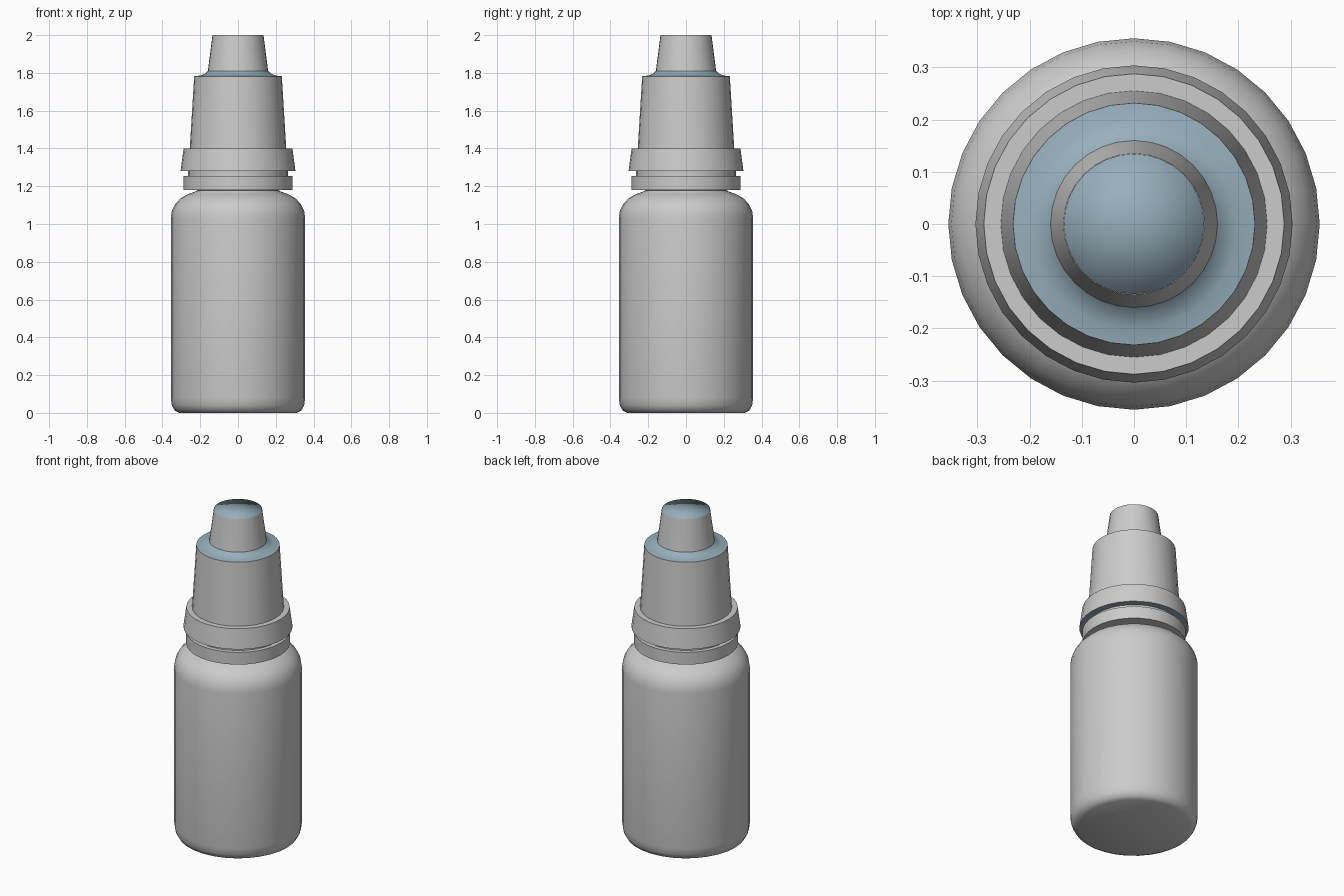
import bpy, bmesh
from math import cos, sin, tau, radians

SIDES = 32

cube = bpy.data.objects.get("Cube")
if cube:
    bpy.data.objects.remove(cube)


def make_material(name, rgb):
    mat = bpy.data.materials.new(name)
    mat.use_nodes = True
    colour = (*rgb, 1)
    mat.diffuse_color = colour
    mat.node_tree.nodes["Principled BSDF"].inputs["Base Color"].default_value = colour
    return mat


GREY = make_material("light grey plastic", (0.6, 0.6, 0.6))
BLUE = make_material("muted blue plastic", (0.31, 0.43, 0.50))


def lathe(name, profile, mat, smooth_angle=40):
    """Turn (radius, height) points, listed bottom to top, around the z axis."""
    bm = bmesh.new()
    rings = []
    for r, z in profile:
        if r == 0:
            rings.append([bm.verts.new((0, 0, z))] * SIDES)
        else:
            rings.append([bm.verts.new((r * cos(tau * i / SIDES), r * sin(tau * i / SIDES), z))
                          for i in range(SIDES)])
    for low, high in zip(rings, rings[1:]):
        for i in range(SIDES):
            j = (i + 1) % SIDES
            corners = [low[i], low[j], high[j], high[i]]
            bm.faces.new(list(dict.fromkeys(corners)))
    mesh = bpy.data.meshes.new(name)
    bm.to_mesh(mesh)
    bm.free()
    mesh.materials.append(mat)
    mesh.shade_smooth()
    mesh.set_sharp_from_angle(angle=radians(smooth_angle))
    obj = bpy.data.objects.new(name, mesh)
    bpy.context.collection.objects.link(obj)
    return obj


# Bottle with rounded foot and shoulder
lathe("bottle_body", [(0, 0), (0.31, 0), (0.335, 0.012), (0.35, 0.04), (0.356, 0.08),
                      (0.356, 1.03), (0.35, 1.07), (0.333, 1.105), (0.305, 1.135),
                      (0.265, 1.158), (0.21, 1.178), (0.2, 1.2)], GREY, 60)

# Neck and the tamper ring around it
lathe("bottle_neck", [(0.2, 1.17), (0.264, 1.2), (0.264, 1.29)], GREY)
lathe("tamper_ring", [(0.2, 1.18), (0.289, 1.18), (0.289, 1.255), (0.25, 1.255)], GREY)

# Flared collar at the foot of the cap, with a blue underside
lathe("cap_underside", [(0.255, 1.28), (0.304, 1.28)], BLUE)
lathe("cap_collar", [(0.304, 1.28), (0.301, 1.305), (0.288, 1.40), (0.25, 1.40)], GREY)

# Tapered cap, blue shoulder and dropper tip
lathe("cap_wall", [(0.256, 1.39), (0.232, 1.782)], GREY)
lathe("cap_shoulder", [(0.232, 1.782), (0.2, 1.786), (0.176, 1.795), (0.16, 1.81)], BLUE, 60)
lathe("cap_tip", [(0.161, 1.80), (0.135, 2.0)], GREY)

# Tip plug, whose skirt is hidden inside the tip so its top shades softly
lathe("tip_plug", [(0.13, 1.96), (0.1345, 2.0), (0, 2.0)], BLUE, 120)
